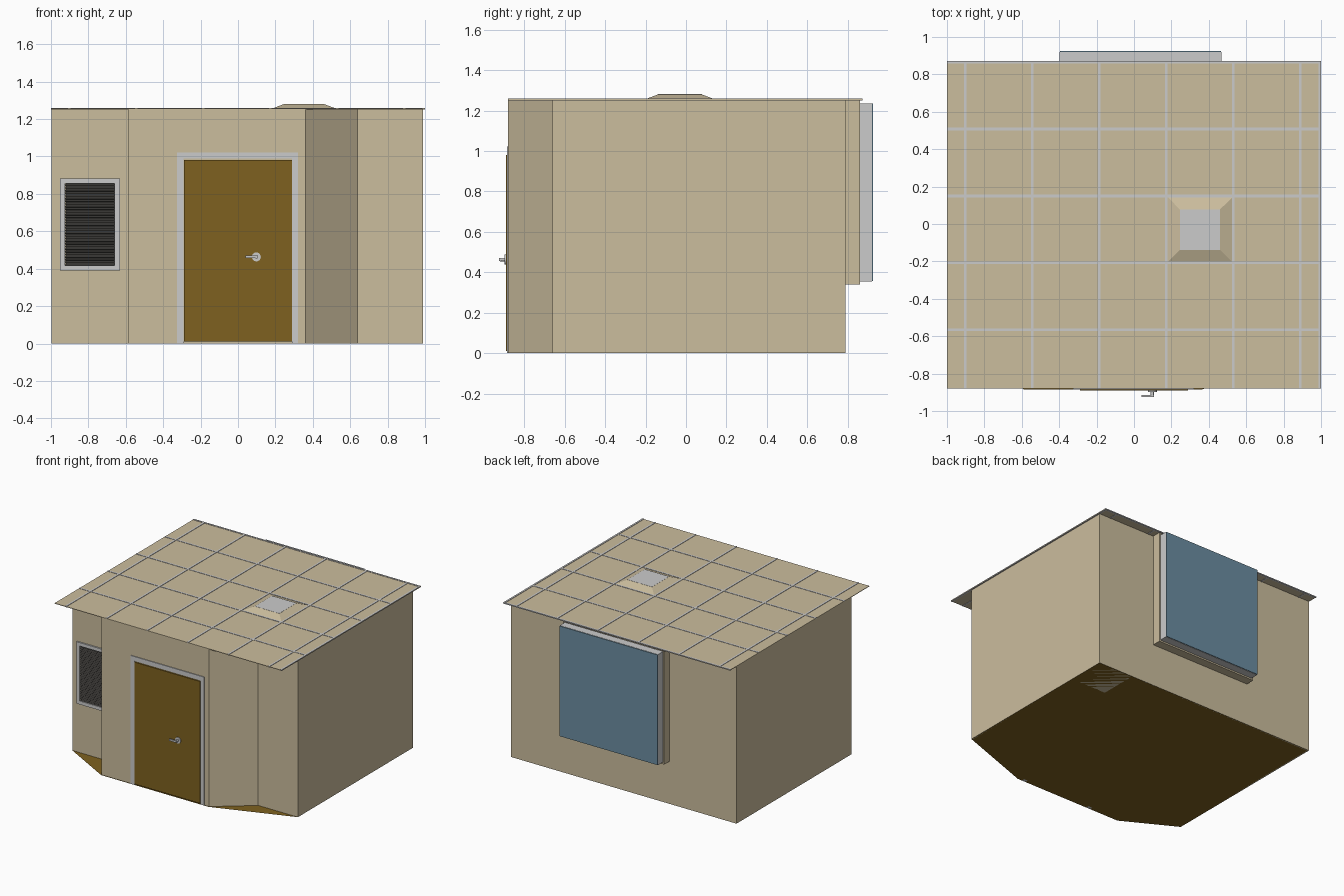
import bpy, bmesh, math
from mathutils import Matrix, Vector

if "Cube" in bpy.data.objects:
    bpy.data.objects.remove(bpy.data.objects["Cube"])


def material(name, rgb):
    m = bpy.data.materials.new(name)
    m.diffuse_color = (*rgb, 1)
    m.use_nodes = True
    m.node_tree.nodes["Principled BSDF"].inputs["Base Color"].default_value = m.diffuse_color
    return m


TAN = material("tan_paint", (0.60, 0.51, 0.34))
WOOD = material("brown_wood", (0.21, 0.12, 0.014))
GLASS = material("blue_glass", (0.15, 0.27, 0.36))
DARK = material("dark_slat", (0.035, 0.033, 0.03))


def finish(name, bm, mat=None):
    me = bpy.data.meshes.new(name)
    bm.to_mesh(me)
    bm.free()
    ob = bpy.data.objects.new(name, me)
    bpy.context.collection.objects.link(ob)
    if mat:
        me.materials.append(mat)
    return ob


def add_box(bm, x, y, z, rot=None):
    c = Vector(((x[0] + x[1]) / 2, (y[0] + y[1]) / 2, (z[0] + z[1]) / 2))
    size = (x[1] - x[0], y[1] - y[0], z[1] - z[0])
    m = Matrix.Translation(c) @ (rot or Matrix()) @ Matrix.Diagonal((*size, 1))
    bmesh.ops.create_cube(bm, size=1, matrix=m)


def boxes(name, items, mat=None):
    bm = bmesh.new()
    for b in items:
        add_box(bm, *b)
    return finish(name, bm, mat)


def frame(name, x, z, y, w, mat=None, bottom=True):
    """Rectangular trim in the xz plane, y is its depth range."""
    z0 = z[0] + w if bottom else z[0]
    parts = [((x[0], x[0] + w), y, (z0, z[1] - w)),
             ((x[1] - w, x[1]), y, (z0, z[1] - w)),
             (x, y, (z[1] - w, z[1]))]
    if bottom:
        parts.append((x, y, (z[0], z[0] + w)))
    return boxes(name, parts, mat)


def quad(bm, pts):
    bm.faces.new([bm.verts.new(p) for p in pts])


def wall(name, p, q, hole=None):
    """Single-surface wall from p to q, optional hole (x0, x1, z0, z1)."""
    bm = bmesh.new()

    def panel(a, b, z0, z1):
        if z1 - z0 > 1e-4:
            quad(bm, [(*a, z0), (*b, z0), (*b, z1), (*a, z1)])
    if hole:
        x0, x1, z0, z1 = hole
        a, b = (x0, p[1]), (x1, p[1])
        panel(p, a, 0, H)
        panel(b, q, 0, H)
        panel(a, b, 0, z0)
        panel(a, b, z1, H)
    else:
        panel(p, q, 0, H)
    return finish(name, bm, TAN)


H = 1.252
L, R, B, F, N = -0.998, 0.99, 0.79, -0.66, -0.88

# Floor slab with cut front corners
bm = bmesh.new()
quad(bm, [(L, F, 0), (-0.585, -0.886, 0), (0.36, -0.886, 0), (R, F, 0), (R, B, 0), (L, B, 0)])
finish("floor", bm, WOOD)

# Walls
wall("left_wall", (L, B), (L, F))
wall("vent_wall", (L, F), (-0.585, F), (-0.92, -0.66, 0.415, 0.855))
wall("entry_return", (-0.585, F), (-0.585, N))
wall("door_wall", (-0.585, N), (0.36, N), (-0.29, 0.29, 0, 0.98))
wall("diagonal_wall", (0.36, N), (0.64, F))
wall("front_right_wall", (0.64, F), (R, F))
wall("right_wall", (R, F), (R, B))
wall("back_wall", (L, B), (R, B), (-0.41, 0.48, 0.34, 1.25))

# Baseboards on the inside
boxes("baseboards", [((L, L + 0.01), (F, B), (0, 0.05)),
                     ((R - 0.01, R), (F, B), (0, 0.05)),
                     ((L, R), (B - 0.01, B), (0, 0.05))], TAN)

# Door, frame and lever handles
boxes("door", [((-0.29, 0.29), (-0.89, -0.865), (0.01, 0.98))], WOOD)
frame("door_frame", (-0.325, 0.322), (0, 1.022), (-0.886, -0.86), 0.034, bottom=False)
turn = Matrix.Rotation(math.pi / 2, 4, 'X')
bm = bmesh.new()
for y, s in ((-0.89, -1), (-0.865, 1)):
    for x, r, d, o in ((0.098, 0.024, 0.008, 0.004), (0.098, 0.009, 0.03, 0.016)):
        bmesh.ops.create_cone(bm, cap_ends=True, segments=20, radius1=r, radius2=r, depth=d,
                              matrix=Matrix.Translation((x, y + s * o, 0.463)) @ turn)
    ys = sorted((y + s * 0.024, y + s * 0.035))
    add_box(bm, (0.04, 0.108), ys, (0.456, 0.470))
handle = finish("door_handles", bm)

# Louvred vent
frame("vent_frame", (-0.952, -0.632), (0.39, 0.882), (F - 0.012, F + 0.015), 0.027)
tilt = Matrix.Rotation(math.radians(50), 4, 'X')
boxes("vent_slats", [((-0.925, -0.659), (F - 0.008, F + 0.014), (z - 0.001, z + 0.001), tilt)
                     for z in [0.425 + i * 0.0142 for i in range(31)]], DARK)

# Back window: reveal, frame, glass
frame("window_reveal", (-0.41, 0.48), (0.34, 1.252), (B, 0.86), 0.012, TAN)
frame("window_frame", (-0.398, 0.468), (0.355, 1.236), (0.855, 0.92), 0.025)
boxes("window_glass", [((-0.396, 0.466), (0.918, 0.925), (0.357, 1.234))], GLASS)

# Ceiling panel and grid bars
VX, VY = (0.182, 0.525), (-0.202, 0.142)
boxes("ceiling_tiles", [((-1, 1), (N, 0.872), (1.252, 1.256))], TAN)
bars = [((x - 0.007, x + 0.007), (N, 0.872), (1.250, 1.259))
        for x in [-0.902 + 0.358 * i for i in range(6)] + [0.993]]
bars += [((-1, 1), (y - 0.007, y + 0.007), (1.250, 1.2585))
         for y in [-0.566 + 0.358 * i for i in range(4)] + [0.865]]
boxes("ceiling_grid", bars)

# Ceiling vent: tapered hood with a grey cap
bm = bmesh.new()
low = [(VX[0], VY[0]), (VX[1], VY[0]), (VX[1], VY[1]), (VX[0], VY[1])]
top = [(0.245, -0.138), (0.46, -0.138), (0.46, 0.078), (0.245, 0.078)]
for i in range(4):
    j = (i + 1) % 4
    quad(bm, [(*low[i], 1.256), (*low[j], 1.256), (*top[j], 1.28), (*top[i], 1.28)])
finish("roof_vent_hood", bm, TAN)
boxes("roof_vent_cap", [((0.245, 0.46), (-0.138, 0.078), (1.276, 1.281))])

# Interior counter along the right wall, with cabinet and tapered basin
boxes("counter", [((0.66, 0.985), (F + 0.005, B - 0.005), (0.43, 0.46)),
                  ((0.97, 0.985), (F + 0.005, B - 0.005), (0.46, 0.52))], TAN)
boxes("cabinet", [((0.68, 0.985), (0.48, B - 0.01), (0.0, 0.43))], TAN)
bm = bmesh.new()
bmesh.ops.create_cone(bm, cap_ends=True, segments=4, radius1=0.14, radius2=0.19, depth=0.22,
                      matrix=Matrix.Translation((0.84, -0.5, 0.32)) @ Matrix.Rotation(math.pi / 4, 4, 'Z'))
finish("basin", bm)
